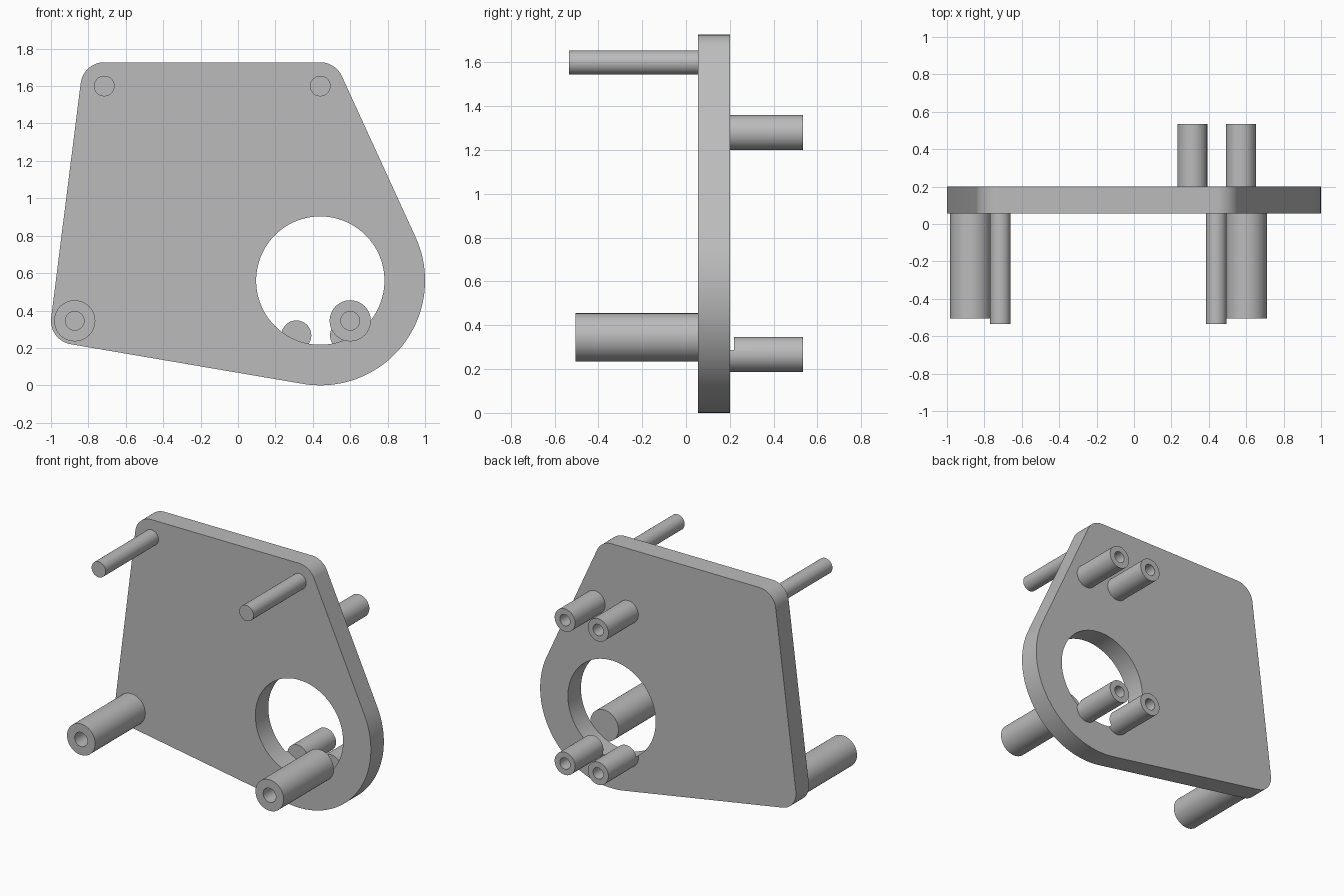
import bpy, bmesh, math
from mathutils import Vector
from mathutils.geometry import convex_hull_2d

if "Cube" in bpy.data.objects:
    bpy.data.objects.remove(bpy.data.objects["Cube"], do_unlink=True)

GREY = (0.5, 0.5, 0.5, 1.0)
metal = bpy.data.materials.new("plain_grey")
metal.use_nodes = True
metal.diffuse_color = GREY
metal.node_tree.nodes["Principled BSDF"].inputs["Base Color"].default_value = GREY

FRONT, BACK = 0.055, 0.2        # plate faces along y
RING_X, RING_Z = 0.44, 0.56     # centre of the large round opening


def circle(x, z, r, n):
    return [Vector((x + r * math.cos(2 * math.pi * i / n),
                    z + r * math.sin(2 * math.pi * i / n))) for i in range(n)]


def finish(name, bm):
    bmesh.ops.recalc_face_normals(bm, faces=bm.faces)
    mesh = bpy.data.meshes.new(name)
    bm.to_mesh(mesh)
    bm.free()
    mesh.materials.append(metal)
    obj = bpy.data.objects.new(name, mesh)
    bpy.context.collection.objects.link(obj)
    return obj


def smooth(obj):
    bpy.ops.object.select_all(action='DESELECT')
    obj.select_set(True)
    bpy.context.view_layer.objects.active = obj
    bpy.ops.object.shade_smooth_by_angle(angle=math.radians(30))


def turned(name, x, z, profile, n=48):
    """Capped solid turned about the y axis from (radius, y) pairs."""
    bm = bmesh.new()
    rings = [[bm.verts.new((p.x, y, p.y)) for p in circle(x, z, r, n)]
             for r, y in profile]
    for a, b in zip(rings, rings[1:]):
        for i in range(n):
            j = (i + 1) % n
            bm.faces.new((a[i], a[j], b[j], b[i]))
    bm.faces.new(rings[0])
    bm.faces.new(rings[-1])
    return finish(name, bm)


def standoff(name, x, z, r, bore, start, end, depth):
    """Cylinder with a blind bore in its far end."""
    floor = end - math.copysign(depth, end - start)
    return turned(name, x, z, [(r, start), (r, end), (bore, end), (bore, floor)])


def cut(obj, cutter):
    mod = obj.modifiers.new("opening", 'BOOLEAN')
    mod.object = cutter
    mod.solver = 'EXACT'
    bpy.context.view_layer.objects.active = obj
    bpy.ops.object.modifier_apply(modifier=mod.name)


# Plate: hull around three corner rounds and the large ring
rounds = (circle(-0.715, 1.6, 0.127, 64) + circle(RING_X, 1.6, 0.127, 64)
          + circle(-0.873, 0.345, 0.127, 64) + circle(RING_X, RING_Z, 0.56, 160))
outline = [rounds[i] for i in convex_hull_2d(rounds)]
bm = bmesh.new()
face = bm.faces.new([bm.verts.new((p.x, FRONT, p.y)) for p in outline])
side = bmesh.ops.extrude_face_region(bm, geom=[face], use_keep_orig=True)
bmesh.ops.translate(bm, vec=(0, BACK - FRONT, 0),
                    verts=[v for v in side["geom"] if isinstance(v, bmesh.types.BMVert)])
plate = finish("plate", bm)

# Opening runs slightly past the plate, notching the lower back standoffs
cutter = turned("opening_cutter", RING_X, RING_Z, [(0.343, -0.1), (0.343, 0.22)], 128)
cutter.hide_render = True
cut(plate, cutter)
parts = [plate]

# Thin rods at the upper front corners
for label, x in (("right", -0.715), ("left", RING_X)):
    parts.append(turned("upper_rod_" + label, x, 1.6, [(0.055, FRONT), (0.055, -0.535)]))

# Thick standoffs at the lower front
for label, x in (("right", -0.873), ("left", 0.6)):
    parts.append(standoff("front_standoff_" + label, x, 0.345, 0.11, 0.05,
                          FRONT, -0.505, 0.3))

# Two pairs of short standoffs on the back
for level, z in (("upper", 1.28), ("lower", 0.267)):
    for label, x in (("right", 0.312), ("left", 0.572)):
        post = standoff(f"back_{level}_standoff_{label}", x, z, 0.08, 0.04,
                        BACK, 0.535, 0.25)
        if level == "lower":
            cut(post, cutter)
        parts.append(post)

bpy.data.objects.remove(cutter, do_unlink=True)
for part in parts:
    smooth(part)
